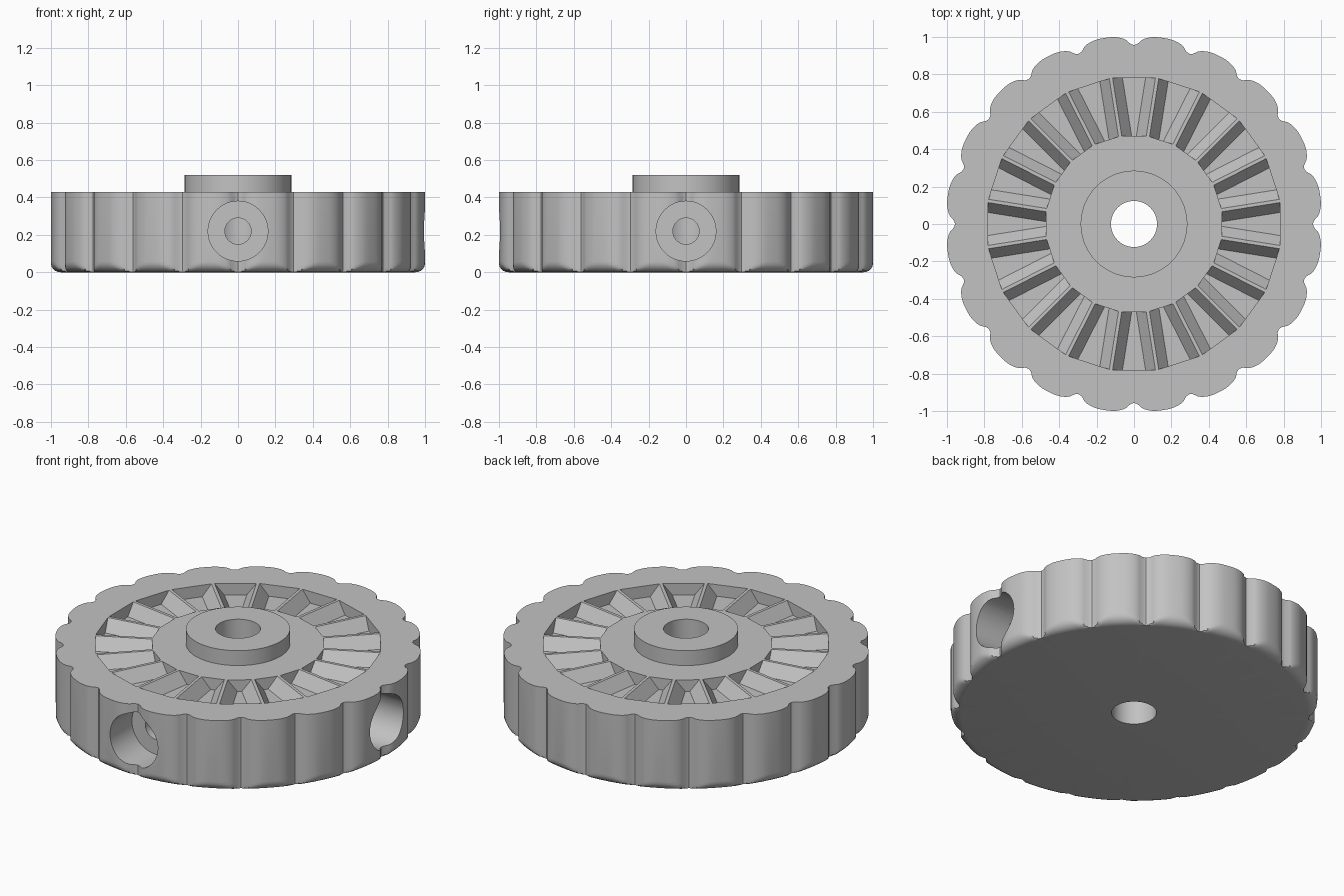
import bpy, bmesh, math
from mathutils import Matrix, Vector

if "Cube" in bpy.data.objects:
    bpy.data.objects.remove(bpy.data.objects["Cube"])

N = 20                 # lobes and grooves
SUB = 16               # segments per lobe
SEG = N * SUB
TOP, HUB_TOP = 0.43, 0.52
HUB_R, BORE_R = 0.285, 0.123

grey = bpy.data.materials.new("plain grey")
grey.diffuse_color = (0.54, 0.54, 0.54, 1)
grey.use_nodes = True
grey.node_tree.nodes["Principled BSDF"].inputs["Base Color"].default_value = grey.diffuse_color


def make_object(name, bm):
    bmesh.ops.recalc_face_normals(bm, faces=bm.faces)
    me = bpy.data.meshes.new(name)
    bm.to_mesh(me)
    bm.free()
    me.materials.append(grey)
    ob = bpy.data.objects.new(name, me)
    bpy.context.collection.objects.link(ob)
    return ob


def rim_radius(i):
    """Outline of the scalloped rim: a small notch every 18 degrees."""
    k = i % SUB
    k = min(k, SUB - k)
    return (0.957, 0.963, 0.982, 0.993, 0.999, 1.004, 1.006, 1.007, 1.007)[k]


# Lathed wheel body: rounded bottom edge, scalloped side, hub and bore
FIL = 0.058
rings = []
for s in range(7):
    a = math.radians(15 * s)
    rings.append((1.007 - FIL + FIL * math.sin(a), FIL - FIL * math.cos(a), True))
rings += [(2, TOP, True), (HUB_R, TOP, False), (HUB_R, HUB_TOP, False),
          (BORE_R, HUB_TOP, False), (BORE_R, 0, False)]

bm = bmesh.new()
grid = []
for r, z, scalloped in rings:
    row = []
    for i in range(SEG):
        a = 2 * math.pi * i / SEG
        rr = min(r, rim_radius(i)) if scalloped else r
        row.append(bm.verts.new((rr * math.cos(a), rr * math.sin(a), z)))
    grid.append(row)
for j in range(len(grid)):
    lo, hi = grid[j], grid[(j + 1) % len(grid)]
    for i in range(SEG):
        n = (i + 1) % SEG
        bm.faces.new((lo[i], lo[n], hi[n], hi[i]))
wheel = make_object("knob_wheel", bm)

# Ring of tapered, sloped grooves in the top face
DEPTH, SLOPE, UP = 0.07, 0.053, 0.005
bm = bmesh.new()
for g in range(N):
    rot = Matrix.Rotation(2 * math.pi * g / N, 3, 'Z')
    loops = []
    for u in (0.47, 0.78):
        w = u * math.tan(math.pi / N) - 0.009
        wt, wb = w + SLOPE * UP / DEPTH, w - SLOPE
        loops.append([bm.verts.new(rot @ Vector((u, v, z))) for v, z in
                      ((-wt, TOP + UP), (-wb, TOP - DEPTH), (wb, TOP - DEPTH), (wt, TOP + UP))])
    a, b = loops
    bm.faces.new(a)
    bm.faces.new(b[::-1])
    for i in range(4):
        n = (i + 1) % 4
        bm.faces.new((a[i], b[i], b[n], a[n]))
cutters = [make_object("groove_cutter", bm)]


# Stepped radial holes on the front and right sides
def radial_cutter(name, radius, r0, r1, angle):
    bm = bmesh.new()
    m = (Matrix.Rotation(angle, 4, 'Z') @ Matrix.Translation(((r0 + r1) / 2, 0, 0.22))
         @ Matrix.Rotation(math.pi / 2, 4, 'Y'))
    bmesh.ops.create_cone(bm, cap_ends=True, segments=48, radius1=radius,
                          radius2=radius, depth=r1 - r0, matrix=m)
    return make_object(name, bm)


for ang in (0, -math.pi / 2):
    cutters.append(radial_cutter("counterbore_cutter", 0.16, 0.785, 1.2, ang))
    cutters.append(radial_cutter("screw_hole_cutter", 0.07, 0.06, 1.1, ang))

# Cut everything, then remove the helpers
bpy.context.view_layer.objects.active = wheel
wheel.select_set(True)
for c in cutters:
    c.hide_render = True
    mod = wheel.modifiers.new("cut", 'BOOLEAN')
    mod.operation = 'DIFFERENCE'
    mod.solver = 'EXACT'
    mod.object = c
    bpy.ops.object.modifier_apply(modifier=mod.name)
    bpy.data.objects.remove(c)

bpy.ops.object.shade_smooth_by_angle(angle=math.radians(30))
